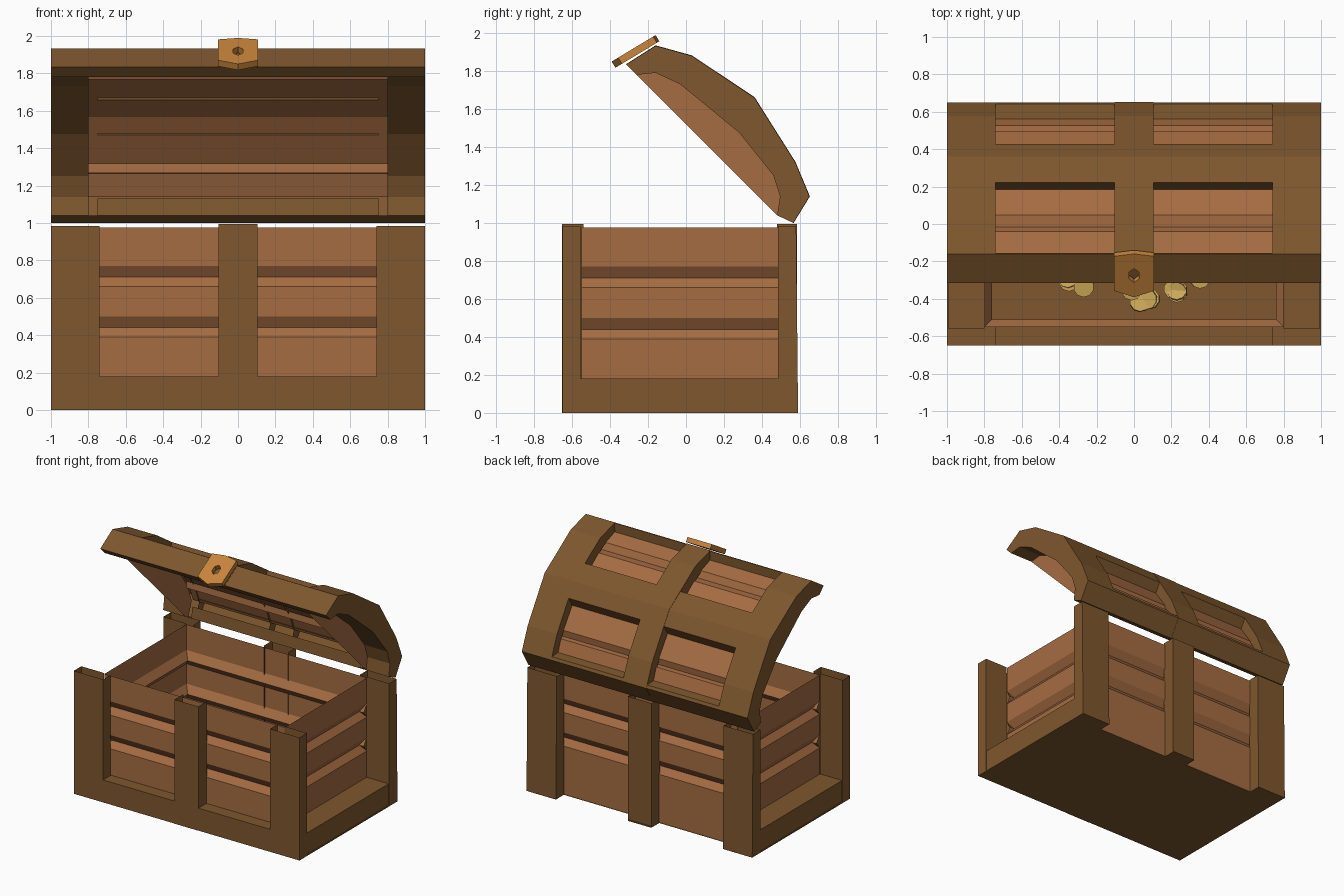
import bpy, bmesh, math, random
from mathutils import Vector, Matrix

if "Cube" in bpy.data.objects:
    bpy.data.objects.remove(bpy.data.objects["Cube"])

random.seed(4)


def material(name, rgb):
    m = bpy.data.materials.new(name)
    m.diffuse_color = (*rgb, 1)
    m.use_nodes = True
    m.node_tree.nodes["Principled BSDF"].inputs["Base Color"].default_value = m.diffuse_color
    return m


FRAME = material("dark_wood", (0.21, 0.095, 0.027))
PLANK = material("light_wood", (0.38, 0.150, 0.055))
BRASS = material("brass", (0.58, 0.235, 0.045))
GOLD = material("gold", (0.62, 0.40, 0.10))


def finish(name, bm, mat):
    bmesh.ops.recalc_face_normals(bm, faces=bm.faces)
    mesh = bpy.data.meshes.new(name)
    bm.to_mesh(mesh)
    bm.free()
    mesh.materials.append(mat)
    ob = bpy.data.objects.new(name, mesh)
    bpy.context.collection.objects.link(ob)
    return ob


def loft(name, rows, mat, out=(0, 0, 0)):
    """Sheet of quads joining rows of points; faces are turned away from the point 'out'."""
    bm = bmesh.new()
    grid = [[bm.verts.new(p) for p in row] for row in rows]
    for r, q in zip(grid, grid[1:]):
        for k in range(len(r) - 1):
            bm.faces.new((r[k], r[k + 1], q[k + 1], q[k]))
    ob = finish(name, bm, mat)
    me = ob.data
    if sum(f.normal.dot(f.center - Vector(out)) * f.area for f in me.polygons) < 0:
        me.flip_normals()
    return ob


def flat(name, pts, mat):
    bm = bmesh.new()
    bm.faces.new([bm.verts.new(p) for p in pts])
    return finish(name, bm, mat)


MID = (0, 0, 0.5)

# Floor sheet, cut back between the rear posts
bm = bmesh.new()
for x0, x1, y1 in ((-1, -0.74, 0.59), (-0.74, -0.1, 0.49), (-0.1, 0.1, 0.59), (0.1, 0.74, 0.49), (0.74, 1, 0.59)):
    bm.faces.new([bm.verts.new(p) for p in ((x0, -0.65, 0), (x0, y1, 0), (x1, y1, 0), (x1, -0.65, 0))])
floor = finish("floor", bm, FRAME)
solid = floor.modifiers.new("thickness", "SOLIDIFY")
solid.thickness, solid.offset = 0.01, 0
floor.location.z = 0.005


# Plank walls: thin sheets with V grooves pointing inwards
def section(bottom):
    return [(0, bottom), (0, 0.39), (0.04, 0.44), (0, 0.50), (0, 0.66), (0.04, 0.71), (0, 0.77), (0, 0.975)]


loft("front_planks", [[(x, -0.55 + d, z) for d, z in section(0.18)] for x in (-0.8, 0.8)], PLANK, MID)
loft("back_planks", [[(x, 0.49 - d, z) for d, z in section(0)] for x in (-0.8, 0.8)], PLANK, MID)

# Front rail
loft("front_rail", [[(x, y, z) for y, z in ((-0.65, 0), (-0.65, 0.18), (-0.55, 0.18))] for x in (-0.74, 0.74)],
     FRAME, MID)

# Both ends: planks, rail and hollow corner posts
for side, s in (("left", -1), ("right", 1)):
    loft(side + "_planks", [[(s * (0.8 - d), y, z) for d, z in section(0.18)] for y in (-0.55, 0.49)], PLANK, MID)
    loft(side + "_rail", [[(s * x, y, z) for x, z in ((0.995, 0), (0.995, 0.18), (0.8, 0.18))]
                          for y in (-0.56, 0.5)], FRAME, MID)
    for end, outer, inner, slope in (("front", -0.65, -0.555, 0), ("back", 0.59, 0.485, -0.01)):
        rows = [[(s * 0.74, inner, z), (s * 0.74, outer + d, z), (s, outer + d, z), (s, inner, z), (s * 0.8, inner, z)]
                for z, d in ((0, 0), (0.985, slope))]
        loft(f"{side}_{end}_post", rows, FRAME, (s * 0.9, (outer + inner) / 2, 0.5))

# Hollow centre straps
for end, outer, inner in (("front", -0.652, -0.54), ("back", 0.585, 0.48)):
    loft(end + "_strap", [[(-0.105, inner, z), (-0.105, outer, z), (0.105, outer, z), (0.105, inner, z)]
                          for z in (0, 0.995)], FRAME, (0, inner, 0.5))

# Open lid: matching outer and inner arch outlines (y, z), from hinge to front edge
OUT = [(0.565, 1.0), (0.65, 1.14), (0.575, 1.32), (0.36, 1.66), (0.03, 1.88), (-0.16, 1.933), (-0.315, 1.835)]
INN = [(0.48, 1.04), (0.495, 1.14), (0.46, 1.25), (0.28, 1.475), (-0.03, 1.73), (-0.16, 1.79), (-0.26, 1.78)]


def at(x, s, t):
    """Point on the arch: s counts outline corners, t goes from outside 0 to inside 1."""
    i = min(int(s), len(OUT) - 2)
    o = Vector(OUT[i]).lerp(Vector(OUT[i + 1]), s - i)
    n = Vector(INN[i]).lerp(Vector(INN[i + 1]), s - i)
    p = o.lerp(n, t)
    return (x, p.x, p.y)


LID = (0, 0.2, 1.4)
CORNERS = range(7)
for side, s in (("left", -1), ("right", 1)):
    # Hollow end arch, with its underside beyond the recessed end board
    arch = [(0.74, 0.55), (0.74, 0), (1, 0), (1, 1), (0.8, 1)]
    loft(side + "_lid_arch", [[at(s * x, c, t) for x, t in arch] for c in CORNERS], FRAME, LID)
    for c, label in ((0, "hinge"), (6, "front")):
        flat(f"{side}_lid_{label}_cap", [at(s * 0.74, c, 0), at(s, c, 0), at(s, c, 1), at(s * 0.74, c, 1)], FRAME)
    flat(side + "_lid_end", [at(s * 0.8, c, 0.6) for c in CORNERS] + [at(s * 0.8, 6, 1), at(s * 0.8, 0, 1)], PLANK)

# Lid strap, back rim, middle band and front rim
strap = [(-0.105, 0.6), (-0.105, -0.015), (0.105, -0.015), (0.105, 0.6)]
loft("lid_strap", [[at(x, c, t) for x, t in strap] for c in CORNERS], FRAME, LID)
for name, path in (("lid_back_rim", [(0.9, 1), (0, 1), (0, 0), (1, 0), (1.13, 0), (1.2, 0.55)]),
                   ("lid_middle_band", [(2.68, 0.55), (2.68, 0), (3, 0), (3.42, 0), (3.42, 0.55)]),
                   ("lid_front_rim", [(4.97, 0.55), (4.97, 0), (5, 0), (6, 0), (6, 1), (5.1, 1)])):
    loft(name, [[at(x, *p) for p in path] for x in (-0.75, 0.75)], FRAME, LID)

# Lid planks with grooves at two arch corners
boards = [(1, .5), (1.85, .5), (2, .75), (2.12, .5), (3, .5), (3.85, .5), (4, .75), (4.25, .5), (5, .5)]
loft("lid_planks", [[at(x, *p) for p in boards] for x in (-0.8, 0.8)], PLANK, LID)

# Lock plate with a six-sided keyhole
bm = bmesh.new()
rim = [(0, 0.135), (0.108, 0.12), (0.108, -0.095), (0, -0.135), (-0.108, -0.095), (-0.108, 0.12)]
hole = [(0.031 * math.sin(k * math.pi / 3), 0.043 * math.cos(k * math.pi / 3)) for k in range(6)]
a = [bm.verts.new((u, v, 0)) for u, v in rim]
b = [bm.verts.new((u, v, 0)) for u, v in hole]
ring = [bm.faces.new((a[k], a[k - 1], b[k - 1], b[k])) for k in range(6)]
new = bmesh.ops.extrude_face_region(bm, geom=ring)["geom"]
bmesh.ops.translate(bm, vec=(0, 0, 0.038), verts=[v for v in new if isinstance(v, bmesh.types.BMVert)])
tilt = Matrix.Translation((0, -0.256, 1.887)) @ Matrix.Rotation(math.radians(31), 4, "X")
bmesh.ops.transform(bm, matrix=tilt, verts=bm.verts)
finish("lock_plate", bm, BRASS)

# Heap of coins on the floor
bm = bmesh.new()
for k in range(80):
    r, ang = math.sqrt(random.random()), random.uniform(0, 2 * math.pi)
    x, y = 0.5 * r * math.cos(ang), 0.43 * r * math.sin(ang)
    z = 0.03 + random.uniform(0.3, 1) * 0.18 * (1 - r * r)
    m = (Matrix.Translation((x, y, z)) @ Matrix.Rotation(random.uniform(-0.3, 0.3), 4, "X")
         @ Matrix.Rotation(random.uniform(-0.3, 0.3), 4, "Y"))
    bmesh.ops.create_cone(bm, cap_ends=True, segments=10, radius1=0.055, radius2=0.055, depth=0.018, matrix=m)
finish("coins", bm, GOLD)
